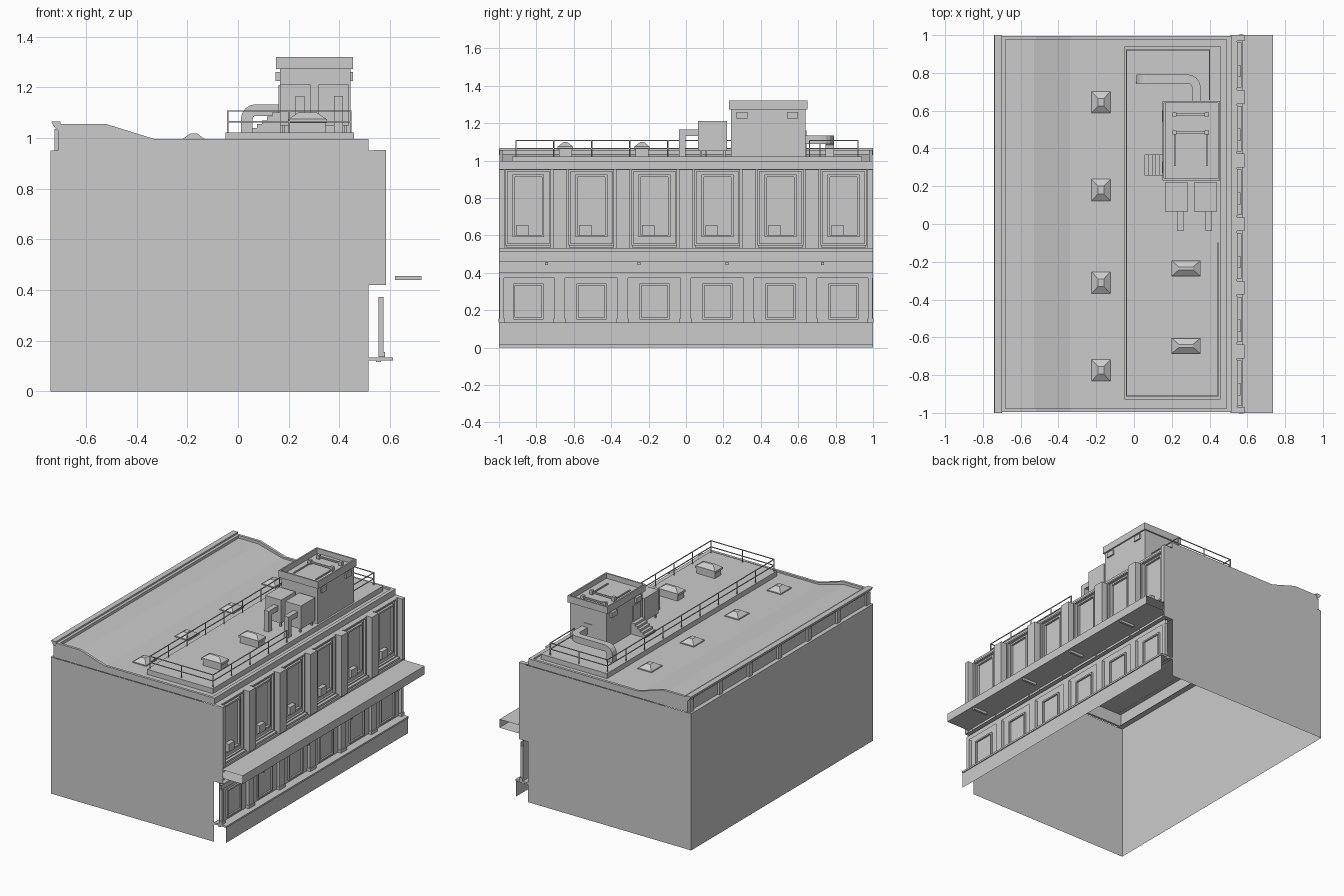
import bpy, bmesh, math
from mathutils import Vector

if "Cube" in bpy.data.objects:
    bpy.data.objects.remove(bpy.data.objects["Cube"])

grey = bpy.data.materials.new("plain grey")
grey.use_nodes = True
colour = (0.6, 0.6, 0.6, 1)
grey.diffuse_color = colour
grey.node_tree.nodes["Principled BSDF"].inputs["Base Color"].default_value = colour


def finish(name, bm):
    bmesh.ops.recalc_face_normals(bm, faces=bm.faces)
    mesh = bpy.data.meshes.new(name)
    bm.to_mesh(mesh)
    bm.free()
    mesh.materials.append(grey)
    obj = bpy.data.objects.new(name, mesh)
    bpy.context.collection.objects.link(obj)
    return obj


def box(name, x, y, z, skip=(), taper=(1, 1)):
    """Box from ranges; skip removes sides such as '-y'; taper shrinks the top."""
    bm = bmesh.new()
    bmesh.ops.create_cube(bm, size=1)
    gone = [f for f in bm.faces
            if any(f.normal["xyz".index(s[1])] * (1 if s[0] == "+" else -1) > 0.9 for s in skip)]
    bmesh.ops.delete(bm, geom=gone, context="FACES")
    for v in bm.verts:
        k = taper if v.co.z > 0 else (1, 1)
        v.co = Vector((sum(x) / 2 + v.co.x * k[0] * (x[1] - x[0]),
                       sum(y) / 2 + v.co.y * k[1] * (y[1] - y[0]),
                       sum(z) / 2 + v.co.z * (z[1] - z[0])))
    return finish(name, bm)


def plate(name, x, y, z):
    """Flat sheet: either the x range or the z range has no width."""
    bm = bmesh.new()
    corners = ((0, 0), (1, 0), (1, 1), (0, 1))
    if x[0] == x[1]:
        pts = [(x[0], y[i], z[j]) for i, j in corners]
    else:
        pts = [(x[i], y[j], z[0]) for i, j in corners]
    bm.faces.new([bm.verts.new(p) for p in pts])
    return finish(name, bm)


def prism(name, outline, y0, y1, open_edges=(), caps=True):
    """Extrude an x-z outline along y, leaving the listed edges open."""
    bm = bmesh.new()
    a = [bm.verts.new((px, y0, pz)) for px, pz in outline]
    b = [bm.verts.new((px, y1, pz)) for px, pz in outline]
    if caps:
        bm.faces.new(a)
        bm.faces.new(b)
    n = len(outline)
    for i in range(n):
        if i not in open_edges:
            j = (i + 1) % n
            bm.faces.new((a[i], a[j], b[j], b[i]))
    return finish(name, bm)


def bar(name, a, b, r=0.0025):
    """Thin square bar along an axis."""
    box(name, *[(min(p, q) - r, max(p, q) + r) for p, q in zip(a, b)])


def railing(name, path, z0, z1, step=0.2):
    for (ax, ay), (bx, by) in zip(path, path[1:]):
        for z in (z1, (z0 + z1) / 2):
            bar(name + "_rail", (ax, ay, z), (bx, by, z))
        n = max(1, round(math.hypot(bx - ax, by - ay) / step))
        for i in range(n + 1):
            px, py = ax + (bx - ax) * i / n, ay + (by - ay) * i / n
            bar(name + "_post", (px, py, z0), (px, py, z1))


def square_duct(name, points, half):
    curve = bpy.data.curves.new(name, "CURVE")
    curve.dimensions = "3D"
    curve.twist_mode = "MINIMUM"
    curve.bevel_depth = half * math.sqrt(2)
    curve.bevel_resolution = 0
    curve.use_fill_caps = True
    spline = curve.splines.new("POLY")
    spline.use_smooth = False
    spline.points.add(len(points) - 1)
    for p, co in zip(spline.points, points):
        p.co = (*co, 1)
        p.tilt = math.pi / 4
    curve.materials.append(grey)
    bpy.context.collection.objects.link(bpy.data.objects.new(name, curve))


LEN = (-1, 1)

# Main shell: end walls and rear long wall, open below and on the facade side
prism("main_walls", [(-.74, 0), (.515, 0), (.515, .42), (.585, .42), (.585, .95), (-.74, .95)],
      -1, 1, open_edges=(0, 1, 2, 3, 4))
plate("rear_wall_ledge", (-.74, -.70), LEN, (.95, .95))

# Sloping roof with raised rims
slope = [(-.71, 1.055), (-.52, 1.055), (-.33, .996), (.515, .996)]
prism("roof", [(-.71, .95), (-.71, 1.036), (-.53, 1.036), (-.34, .985), (.515, .985), (.515, .95)],
      -.99, .99, open_edges=(5,), caps=False)
for side in (-1, 1):
    prism("gable_rim", [(-.71, .95)] + slope + [(.515, .95)], side * .996, side * .978)
box("eaves_rim", (.49, .515), (-.978, .978), (.985, .996), skip=("-z",))
box("rear_rim", (-.71, -.68), (-.978, .978), (1.035, 1.055), skip=("-z",))
prism("rear_cornice", [(-.712, 1.03), (-.725, 1.042), (-.738, 1.066), (-.70, 1.066), (-.70, 1.05)], -1, 1)
for i in range(7):
    y = -.97 + i * .97 / 3
    box("rear_frieze_post", (-.725, -.71), (y - .02, y + .02), (.95, 1.035))

# Upper facade: wall, piers, framed windows
plate("upper_wall", (.535, .535), LEN, (.42, .955))
plate("upper_wall_cap", (.51, .545), LEN, (.955, .955))
box("upper_string_course", (.535, .575), LEN, (.517, .53))
plate("upper_soffit", (.515, .585), LEN, (.42, .42))
STEP = .337
centres = [-.843 + STEP * i for i in range(6)]


def frame(name, x, y, z, w):
    box(name, x, (y[0], y[0] + w), z)
    box(name, x, (y[1] - w, y[1]), z)
    box(name, x, (y[0] + w, y[1] - w), (z[1] - w, z[1]))
    box(name, x, (y[0] + w, y[1] - w), (z[0], z[0] + w))


for c in centres:
    frame("upper_bay_frame", (.535, .55), (c - .122, c + .122), (.545, .952), .01)
    frame("upper_window_frame", (.535, .55), (c - .085, c + .085), (.59, .925), .012)
    box("window_vent", (.535, .565), (c - .065, c), (.6, .655))
    box("upper_sill", (.535, .57), (c - .12, c + .12), (.535, .548))
piers = [-.985] + [c + STEP / 2 for c in centres[:-1]] + [.985]
for p in piers:
    half = .015 if abs(p) > .9 else .037
    box("upper_pier", (.535, .585), (p - half, p + half), (.53, .953))

# Canopy with open ends and lamp bars beneath
box("canopy", (.535, .735), LEN, (.459, .517), skip=("-y", "+y", "-x"))
for y in (-.745, -.25, .22, .73):
    box("canopy_lamp", (.62, .725), (y - .008, y + .008), (.44, .456))

# Lower facade: wall, columns, framed windows
plate("lower_wall", (.555, .555), LEN, (.135, .459))
plate("lower_frieze", (.572, .572), LEN, (.373, .405))
plate("lower_frieze_top", (.555, .572), LEN, (.405, .405))
for c in centres:
    frame("lower_window_frame", (.555, .566), (c - .08, c + .08), (.15, .342), .01)
    box("frieze_panel", (.555, .562), (c - .115, c + .115), (.43, .455))
for p in piers:
    half = .012 if abs(p) > .9 else .028
    box("lower_column", (.555, .575), (p - half, p + half), (.14, .373))
    box("column_base", (.555, .58), (p - half - .005, p + half + .005), (.135, .155))
box("plinth_ledge", (.515, .612), LEN, (.122, .134))
box("plinth_moulding", (.545, .565), LEN, (.115, .122))
plate("plinth", (.606, .606), LEN, (.015, .122))

# Raised roof deck with railings
box("deck", (-.05, .458), (-.93, .94), (.987, 1.022), skip=("-z",))
railing("deck_railing", [(.445, -.1), (.445, -.91), (-.04, -.91), (-.04, .92), (.4, .92), (.4, .66)],
        1.022, 1.107)

# Skylights
for y in (.645, .18, -.31, -.775):
    box("roof_skylight_curb", (-.228, -.122), (y - .06, y + .06), (.985, .991), skip=("-z",))
    box("roof_skylight", (-.225, -.125), (y - .057, y + .057), (.991, 1.017), taper=(.3, .35))
for y in (-.235, -.645):
    box("deck_skylight_curb", (.205, .345), (y - .035, y + .035), (1.022, 1.065))
    box("deck_skylight_rim", (.198, .352), (y - .042, y + .042), (1.06, 1.075))
    box("deck_skylight", (.2, .35), (y - .04, y + .04), (1.075, 1.1), taper=(.5, .2))

# Stair tower with open parapet
box("tower", (.165, .445), (.24, .64), (1.02, 1.285))
for x in ((.15, .16), (.445, .455)):
    box("tower_parapet_side", x, (.23, .65), (1.272, 1.32))
for y in ((.23, .24), (.64, .65)):
    box("tower_parapet_end", (.16, .445), y, (1.272, 1.32))
plate("tower_parapet_soffit", (.15, .455), (.23, .65), (1.272, 1.272))
for x in ((.148, .165), (.445, .455)):
    for y in (.3, .57):
        box("tower_vent", x, (y - .03, y + .03), (1.225, 1.26))
box("tower_door", (.16, .166), (.27, .35), (1.1, 1.21))
box("tower_rear_door", (.27, .34), (.638, .644), (1.022, 1.16))
for y in (.485, .58):
    bar("tower_roof_pipe", (.215, y, 1.3), (.385, y, 1.3), .005)
    for x in (.215, .385):
        bar("tower_roof_pipe_foot", (x, y, 1.285), (x, y, 1.302), .011)
for x in (.215, .385):
    bar("tower_roof_cable", (x, .31, 1.29), (x, .47, 1.29), .004)

# Steps up to the tower door
for i in range(5):
    box("tower_step", (.055 + i * .02, .165), (.258, .368), (1.02, 1.04 + i * .015))

# Air handling units with drop ducts
for x in (.165, .317):
    box("air_unit", (x, x + .122), (.065, .22), (1.05, 1.212))
    for fx in (x + .015, x + .107):
        for y in (.08, .205):
            bar("air_unit_leg", (fx, y, 1.02), (fx, y, 1.05), .006)
    box("duct_arm", (x + .062, x + .097), (-.002, .065), (1.13, 1.166))
    box("duct_drop", (x + .062, x + .097), (-.037, -.002), (1.02, 1.166))

# Duct behind the tower
turns = [i * math.pi / 8 for i in range(5)]
bend = [(.285 + .045 * math.cos(a), .723 + .045 * math.sin(a), 1.11) for a in turns]
drop = [(.07 - .035 * math.sin(a), .768, 1.075 + .035 * math.cos(a)) for a in turns]
square_duct("rear_duct", [(.33, .63, 1.11)] + bend + drop + [(.035, .768, 1.02)], .023)
